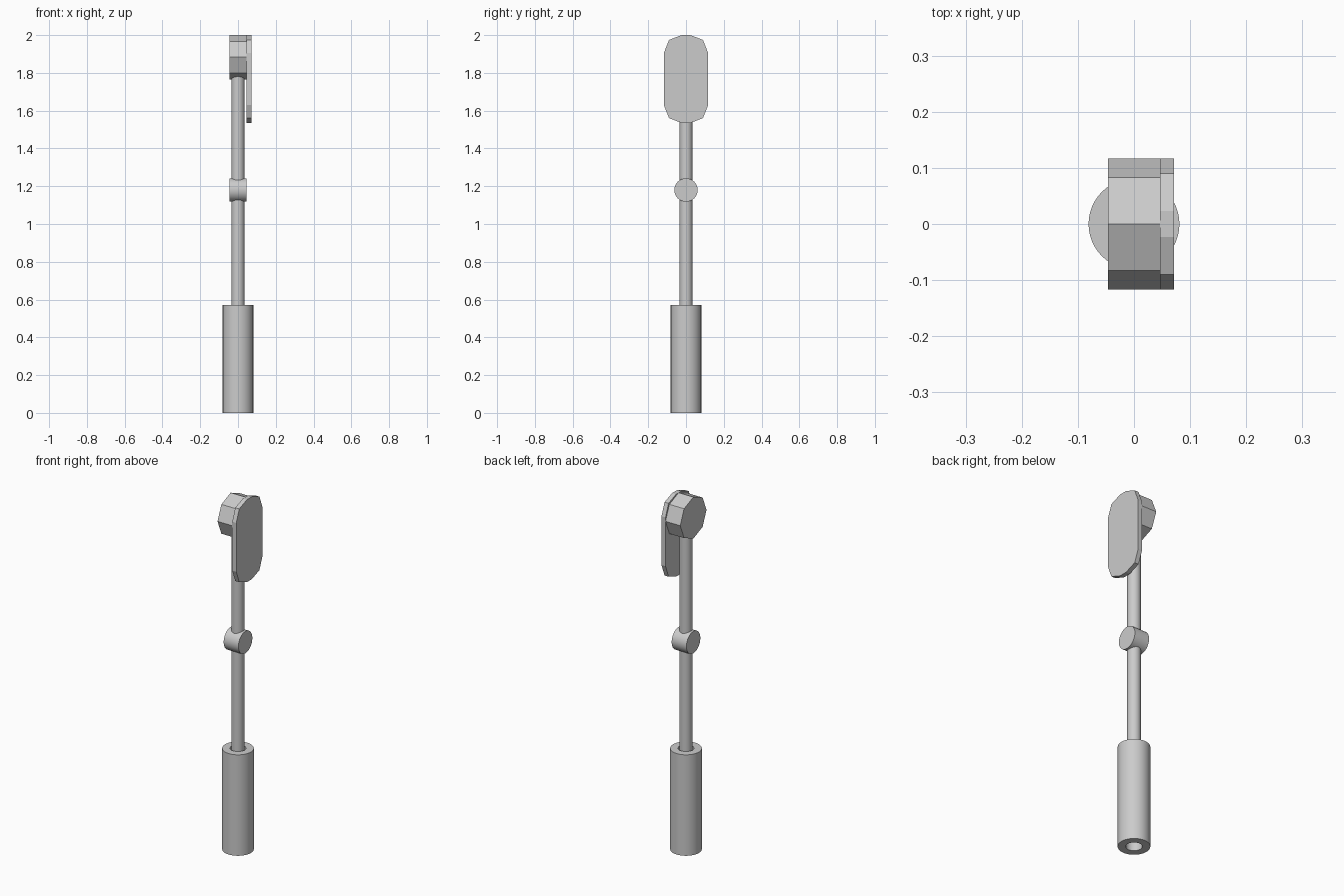
import bpy, bmesh, math
from mathutils import Matrix

cube = bpy.data.objects.get("Cube")
if cube:
    bpy.data.objects.remove(cube, do_unlink=True)

GREY = (0.6, 0.6, 0.6, 1)
grey = bpy.data.materials.new("plain grey")
grey.use_nodes = True
grey.diffuse_color = GREY
grey.node_tree.nodes["Principled BSDF"].inputs["Base Color"].default_value = GREY


def finish(name, bm, smooth=True):
    bmesh.ops.recalc_face_normals(bm, faces=bm.faces)
    mesh = bpy.data.meshes.new(name)
    bm.to_mesh(mesh)
    bm.free()
    mesh.materials.append(grey)
    obj = bpy.data.objects.new(name, mesh)
    bpy.context.collection.objects.link(obj)
    if smooth:
        bpy.ops.object.select_all(action="DESELECT")
        obj.select_set(True)
        bpy.context.view_layer.objects.active = obj
        bpy.ops.object.shade_smooth_by_angle(angle=math.radians(30))
    return obj


def upright(name, radius, low, high):
    """Solid cylinder along z."""
    bm = bmesh.new()
    bmesh.ops.create_cone(bm, cap_ends=True, segments=48, radius1=radius, radius2=radius,
                          depth=high - low, matrix=Matrix.Translation((0, 0, (low + high) / 2)))
    return finish(name, bm)


def slab(name, outline, left, right, smooth=False):
    """Extrude a (y, z) outline along x."""
    bm = bmesh.new()
    face = bm.faces.new([bm.verts.new((left, y, z)) for y, z in outline])
    moved = bmesh.ops.extrude_face_region(bm, geom=[face], use_keep_orig=True)["geom"]
    verts = [v for v in moved if isinstance(v, bmesh.types.BMVert)]
    bmesh.ops.translate(bm, verts=verts, vec=(right - left, 0, 0))
    return finish(name, bm, smooth)


def ring(radius, height, sides):
    turns = [2 * math.pi * i / sides for i in range(sides)]
    return [(radius * math.sin(a), height + radius * math.cos(a)) for a in turns]


# hollow handle, made by spinning its wall section
bm = bmesh.new()
section = [(0.041, 0), (0.081, 0), (0.081, 0.57), (0.041, 0.57)]
wall = [bm.verts.new((r, 0, z)) for r, z in section]
edges = [bm.edges.new((wall[i], wall[(i + 1) % 4])) for i in range(4)]
bmesh.ops.spin(bm, geom=wall + edges, cent=(0, 0, 0), axis=(0, 0, 1),
               angle=2 * math.pi, steps=48, use_merge=True)
bmesh.ops.remove_doubles(bm, verts=bm.verts, dist=0.0001)
finish("handle_sleeve", bm)

# rods and the joint between them
upright("lower_rod", 0.034, 0.3, 1.18)
upright("upper_rod", 0.034, 1.18, 1.88)
slab("pivot_joint", ring(0.062, 1.18, 48), -0.046, 0.046, smooth=True)

# faceted head
slab("head_block", ring(0.117, 1.883, 8), -0.046, 0.046)

# face plate with chamfered ends, mirrored about its centre
quarter = [(0.023, 0.2325), (0.09, 0.207), (0.117, 0.138)]
half = quarter + [(y, -z) for y, z in reversed(quarter)]
plate = half + [(-y, z) for y, z in reversed(half)]
slab("face_plate", [(y, 1.7675 + z) for y, z in plate], 0.046, 0.071)
